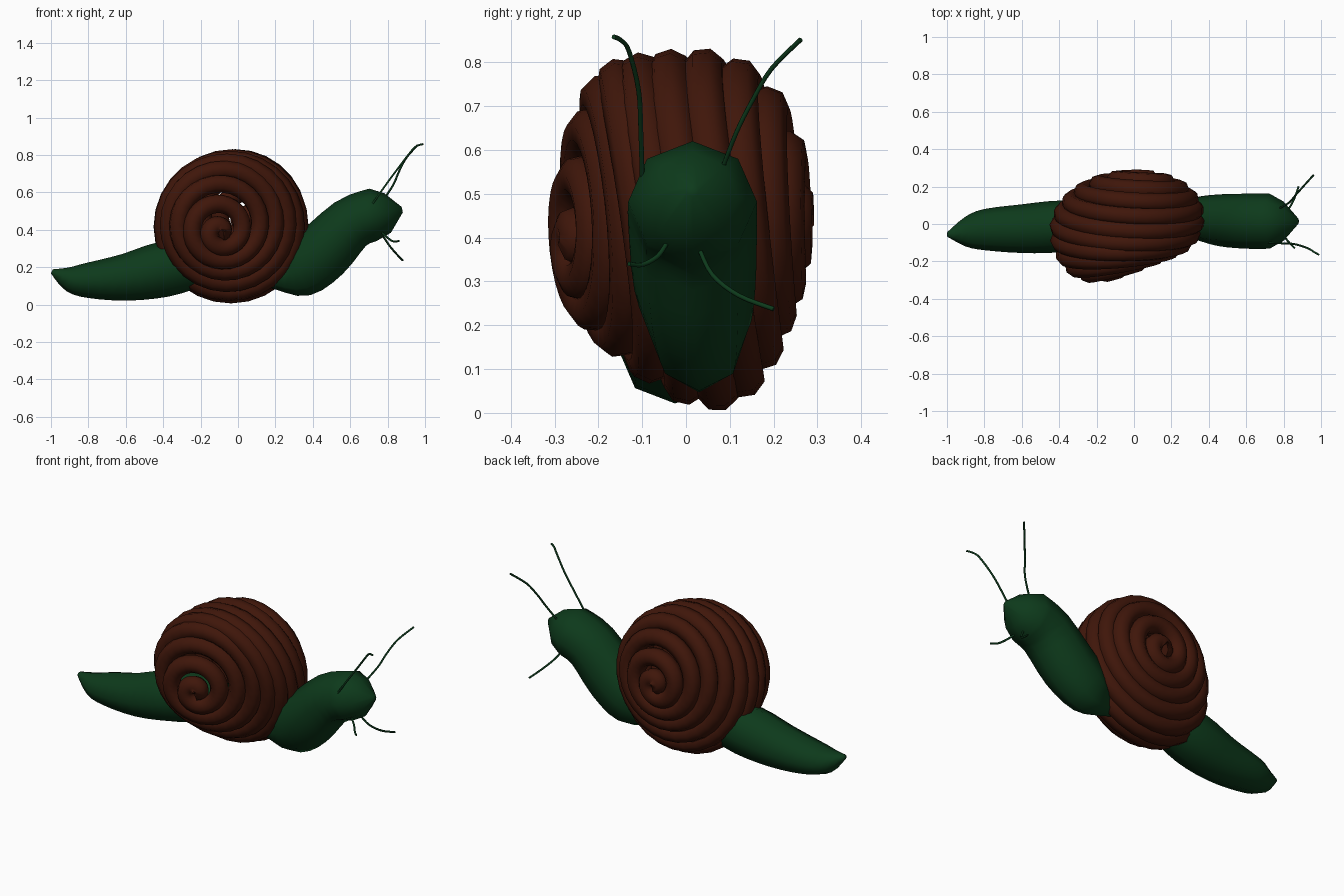
import bpy, bmesh, math
from mathutils import Vector

if "Cube" in bpy.data.objects:
    bpy.data.objects.remove(bpy.data.objects["Cube"])


def material(name, rgb):
    m = bpy.data.materials.new(name)
    m.diffuse_color = (*rgb, 1)
    m.use_nodes = True
    m.node_tree.nodes["Principled BSDF"].inputs["Base Color"].default_value = m.diffuse_color
    return m


GREEN = material("green_skin", (0.004, 0.042, 0.011))
BROWN = material("brown_shell", (0.05, 0.008, 0.003))


def catmull(a, b, c, d, t):
    return tuple(0.5 * (2 * q + (r - p) * t + (2 * p - 5 * q + 4 * r - s) * t * t
                        + (3 * q - p - 3 * r + s) * t ** 3) for p, q, r, s in zip(a, b, c, d))


def smooth_path(pts, steps):
    ext = [pts[0]] + pts + [pts[-1]]
    out = [catmull(*ext[i:i + 4], k / steps) for i in range(len(pts) - 1) for k in range(steps)]
    return out + [pts[-1]]


def tube(name, pts, radius, mat, sides_res=2):
    """Round tube along a list of points, turned into a mesh."""
    cu = bpy.data.curves.new(name, 'CURVE')
    cu.dimensions = '3D'
    cu.bevel_depth = radius
    cu.bevel_resolution = sides_res
    cu.use_fill_caps = True
    sp = cu.splines.new('POLY')
    sp.points.add(len(pts) - 1)
    for p, co in zip(sp.points, pts):
        p.co = (*co, 1)
    sp.use_smooth = True
    cu.materials.append(mat)
    ob = bpy.data.objects.new(name, cu)
    bpy.context.collection.objects.link(ob)
    bpy.ops.object.select_all(action='DESELECT')
    ob.select_set(True)
    bpy.context.view_layer.objects.active = ob
    bpy.ops.object.convert(target='MESH')
    return bpy.context.object


# Body: eight-sided loft; each section is x, y, z, half height, half width
body = smooth_path([
    (-0.995, -0.055, 0.178, 0.012, 0.015),
    (-0.90, -0.04, 0.138, 0.068, 0.08),
    (-0.80, -0.03, 0.130, 0.095, 0.11),
    (-0.60, -0.025, 0.146, 0.126, 0.13),
    (-0.40, -0.013, 0.188, 0.148, 0.138),
    (-0.20, 0.0, 0.225, 0.13, 0.11),
    (0.0, 0.01, 0.22, 0.09, 0.08),
    (0.20, 0.025, 0.165, 0.08, 0.06),
    (0.32, 0.03, 0.185, 0.15, 0.11),
    (0.45, 0.02, 0.28, 0.16, 0.138),
    (0.60, 0.015, 0.43, 0.143, 0.147),
    (0.725, 0.015, 0.482, 0.14, 0.147)], 3)
body += [(0.80, 0.015, 0.49, 0.107, 0.105), (0.878, 0.015, 0.508, 0.015, 0.015)]

bm = bmesh.new()
rings = []
for i, (x, y, z, rn, ry) in enumerate(body):
    a, b = body[max(i - 1, 0)], body[min(i + 1, len(body) - 1)]
    t = Vector((b[0] - a[0], 0, b[2] - a[2])).normalized()
    n = Vector((-t.z, 0, t.x))
    rings.append([bm.verts.new(Vector((x, y, z)) + n * rn * math.cos(k * math.pi / 4)
                               + Vector((0, ry * math.sin(k * math.pi / 4), 0)))
                  for k in range(8)])
for r, s in zip(rings, rings[1:]):
    for k in range(8):
        bm.faces.new((r[k], r[(k + 1) % 8], s[(k + 1) % 8], s[k]))
bm.faces.new(rings[0])
bm.faces.new(rings[-1])
bmesh.ops.recalc_face_normals(bm, faces=bm.faces)
for f in bm.faces:
    f.smooth = True
me = bpy.data.meshes.new("body")
bm.to_mesh(me)
bm.free()
me.materials.append(GREEN)
bpy.context.collection.objects.link(bpy.data.objects.new("body", me))

# Shell: one tube wound over a flattened, leaning ball, coiled to a point on both sides
TURNS, PER_TURN = 11.5, 28
coil = []
total = int(TURNS * PER_TURN)
for i in range(total + 1):
    phi = math.pi * (i / total - 0.5)
    ang = 2 * math.pi * i / PER_TURN
    u = math.sin(phi)
    r = 0.362 * max(math.cos(phi), 0) ** 0.9
    dx, dz = r * math.cos(ang), r * math.sin(ang)
    lean_x = -0.02 + (0.32 * u * u if u < 0 else 0)      # front coils turn toward the head
    lean_z = -0.2 * (1 - u * u)                          # middle coils lean forward at the top
    rise = 0.04 * math.sin(2 * phi) ** 2 + 0.03 * u
    coil.append((-0.037 + dx + 0.055 * u, 0.245 * u + lean_x * dx + lean_z * dz,
                 0.415 + dz + rise))
tube("shell", coil, 0.05, BROWN)

# Feelers: two long upper ones, two short lower ones
feelers = {
    "upper_feeler_front": [(0.72, -0.1, 0.54), (0.79, -0.103, 0.64), (0.86, -0.108, 0.735),
                           (0.93, -0.13, 0.825), (0.96, -0.148, 0.85), (0.99, -0.165, 0.858)],
    "upper_feeler_back": [(0.77, 0.08, 0.55), (0.83, 0.115, 0.64), (0.86, 0.15, 0.71),
                          (0.90, 0.195, 0.785), (0.96, 0.262, 0.852)],
    "lower_feeler_front": [(0.77, -0.045, 0.385), (0.80, -0.065, 0.357), (0.83, -0.10, 0.338),
                           (0.86, -0.13, 0.34)],
    "lower_feeler_back": [(0.77, 0.03, 0.375), (0.81, 0.06, 0.315), (0.85, 0.12, 0.268),
                          (0.88, 0.2, 0.237)],
}
for name, pts in feelers.items():
    tube(name, smooth_path(pts, 4), 0.0055, GREEN, 1)
